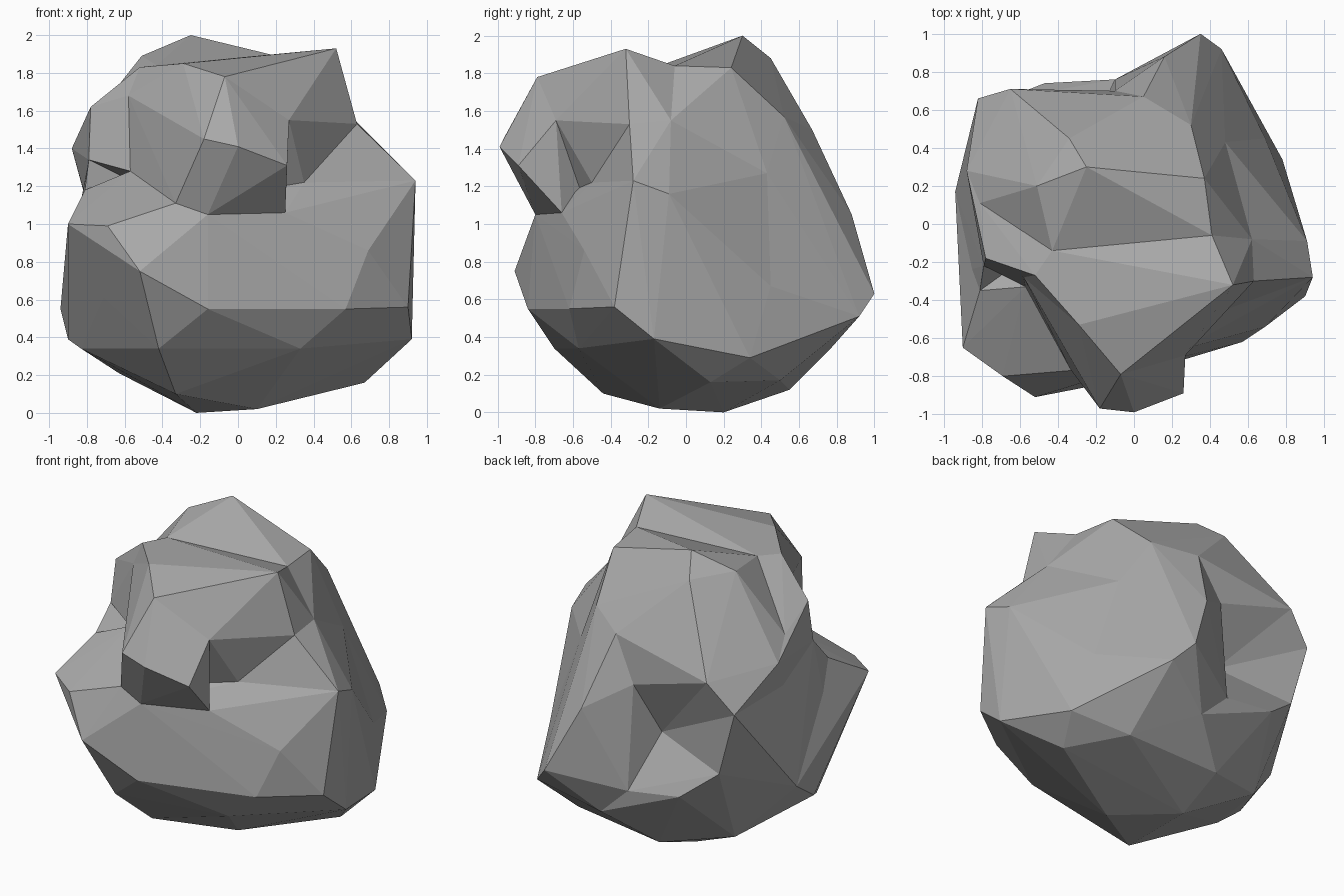
import bpy
import bmesh

default_cube = bpy.data.objects.get("Cube")
if default_cube:
    bpy.data.objects.remove(default_cube, do_unlink=True)

# One plain stone colour
stone = bpy.data.materials.new("grey_stone")
stone.use_nodes = True
stone.diffuse_color = (.4, .4, .4, 1)
stone.node_tree.nodes["Principled BSDF"].inputs["Base Color"].default_value = (.4, .4, .4, 1)


def stone_lobe(name, *corners):
    """Make one faceted lobe as the convex hull of its corners."""
    bm = bmesh.new()
    for corner in corners:
        bm.verts.new(corner)
    hull = bmesh.ops.convex_hull(bm, input=bm.verts[:])
    unused = [v for v in hull["geom_interior"] if isinstance(v, bmesh.types.BMVert)]
    bmesh.ops.delete(bm, geom=unused, context='VERTS')
    bmesh.ops.recalc_face_normals(bm, faces=bm.faces[:])
    mesh = bpy.data.meshes.new(name)
    bm.to_mesh(mesh)
    bm.free()
    mesh.materials.append(stone)
    lobe = bpy.data.objects.new(name, mesh)
    bpy.context.collection.objects.link(lobe)
    return lobe


def fuse(target, lobe):
    """Merge a lobe into the target and discard the lobe."""
    union = target.modifiers.new("union", 'BOOLEAN')
    union.operation = 'UNION'
    union.solver = 'EXACT'
    union.object = lobe
    bpy.context.view_layer.objects.active = target
    bpy.ops.object.modifier_apply(modifier=union.name)
    bpy.data.objects.remove(lobe, do_unlink=True)


# Corners where neighbouring lobes meet
core = (0, 0, .95)
spur_foot = (.1, .76, .33)
spur_keel = (.45, .5, .17)
back_ledge = (-.1, .76, .52)
back_shoulder = (.05, .67, 1.5)
back_corner = (.3, .52, 1.57)
back_lip = (-.1, .7, 1.21)
back_hollow = (-.2, .54, .86)
side_knee = (.48, .43, 1.27)
side_hip = (.69, .45, .67)
side_heel = (.78, .34, .29)
side_dent = (.62, -.08, 1.55)
side_bulge = (.91, -.09, 1.16)
side_corner = (.94, -.28, 1.23)
valley_left = (-.43, -.14, 1.84)
valley_right = (.41, -.06, 1.84)
brow_front = (-.07, -.79, 1.78)
brow_mid = (-.29, -.53, 1.85)
brow_left = (-.52, -.27, 1.83)
brow_right = (.63, -.3, 1.53)
nose_root = (.27, -.69, 1.55)
nose_cheek = (-.33, -.77, 1.11)
nose_base = (-.16, -.8, 1.05)
pocket = (.25, -.66, 1.06)
pocket_back = (.35, -.5, 1.22)
left_eye = (-.58, -.28, 1.68)
left_nook = (-.57, -.33, 1.28)
left_cheek = (-.81, -.35, 1.18)
left_jaw = (-.79, -.22, 1.34)
left_temple = (-.78, -.18, 1.62)
left_crown = (-.81, .11, 1.51)
left_ear = (-.88, .28, 1.4)
left_nape = (-.65, .71, 1.37)
left_neck = (-.82, .66, 1.18)
left_dent = (-.81, .12, 1.15)
left_side = (-.9, -.25, .73)
left_hip = (-.94, .17, .55)
left_heel = (-.7, .65, .75)

# Broad rounded base with its front ledge
boulder = stone_lobe(
    "boulder",
    (-.9, -.65, 1), (-.69, -.8, .99), (-.52, -.91, .75), (-.16, -.84, .55),
    (.57, -.62, .55), (.9, -.38, .56), (.69, -.54, .86), (-.71, -.57, .61),
    (-.83, -.2, .34), (-.42, -.7, .34), (.33, -.57, .34), (.92, -.17, .39),
    (.67, .13, .16), (.1, -.14, .02), (-.22, .2, 0), (-.33, -.44, .1),
    (-.63, .38, .21), (-.9, -.07, .39), (-.47, .74, .57), (-.19, .55, .12),
    nose_base, nose_cheek, pocket, pocket_back, left_nook, left_cheek, left_side,
    left_hip, left_heel, side_corner, side_bulge, side_hip, side_heel,
    back_hollow, back_ledge, spur_foot, spur_keel)

# Pointed spur at the back
spur = stone_lobe(
    "spur", (.35, 1, .63), (.46, .92, .51), (.16, .88, 1.05), core, spur_foot, spur_keel,
    back_ledge, back_shoulder, back_corner, back_lip, back_hollow,
    side_knee, side_hip, side_heel)

# High crown over the back half
crown = stone_lobe(
    "crown",
    (-.25, .3, 2), (-.51, .2, 1.89), (-.34, .45, 1.88), (.37, .24, 1.83),
    core, valley_left, valley_right, side_dent, side_knee, back_shoulder, back_corner,
    back_lip, back_hollow, left_nape, left_ear, left_crown)

# Flanks joining the crown to the base
left_upper_flank = stone_lobe(
    "left_upper_flank", core, back_hollow, left_nape, left_neck, left_ear,
    left_dent, left_crown, left_temple, left_jaw)
left_lower_flank = stone_lobe(
    "left_lower_flank", core, back_hollow, left_neck, left_dent, left_heel,
    left_hip, left_side, left_cheek, left_jaw)
right_flank = stone_lobe(
    "right_flank", core, side_dent, side_bulge, side_corner, side_knee, side_hip,
    brow_right, pocket_back)

# Brow block and the cheek beside it
brow = stone_lobe(
    "brow", (.52, -.32, 1.93), core, valley_left, valley_right, side_dent,
    brow_left, brow_mid, brow_front, brow_right, nose_root, nose_cheek,
    pocket_back, left_eye, left_nook)
cheek = stone_lobe(
    "cheek", core, valley_left, brow_left, left_crown, left_temple,
    left_eye, left_nook, left_jaw)

# Overhanging nose
nose = stone_lobe(
    "nose",
    (-.18, -.97, 1.45), (0, -.99, 1.41), (.26, -.89, 1.31), (0, -.3, 1.3),
    brow_front, brow_mid, nose_root, nose_cheek, nose_base, pocket, left_eye)

for lobe in (spur, crown, left_upper_flank, left_lower_flank, right_flank, brow, cheek, nose):
    fuse(boulder, lobe)
